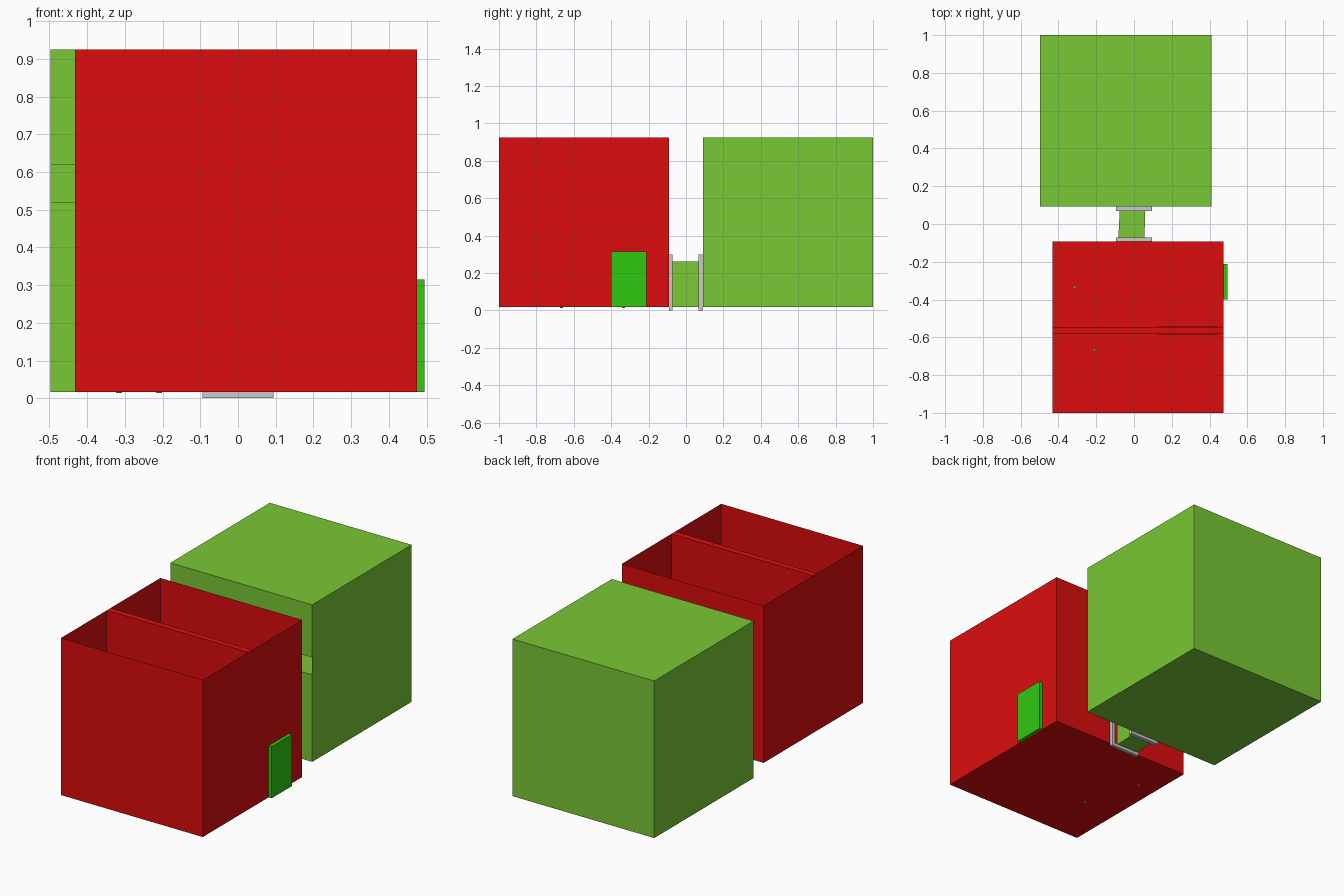
import bpy, bmesh, math

if "Cube" in bpy.data.objects:
    bpy.data.objects.remove(bpy.data.objects["Cube"])


def mat(name, rgb):
    m = bpy.data.materials.new(name)
    m.diffuse_color = (*rgb, 1)
    m.use_nodes = True
    m.node_tree.nodes["Principled BSDF"].inputs["Base Color"].default_value = m.diffuse_color
    return m


RED = mat("red_wall", (0.72, 0.004, 0.004))
GREEN = mat("green_wall", (0.19, 0.58, 0.035))
DOOR = mat("door_green", (0.03, 0.58, 0.005))


def finish(name, bm, material):
    mesh = bpy.data.meshes.new(name)
    bm.to_mesh(mesh)
    bm.free()
    ob = bpy.data.objects.new(name, mesh)
    bpy.context.collection.objects.link(ob)
    if material:
        mesh.materials.append(material)
    return ob


def boxes(name, parts, material=None):
    """Blocks (x0, x1, y0, y1, z0, z1); a zero extent gives a flat sheet."""
    bm = bmesh.new()
    for b in parts:
        ax = [i for i in range(3) if b[2 * i] == b[2 * i + 1]]
        if ax:
            u, v = [i for i in range(3) if i != ax[0]]
            pts = []
            for s, t in ((0, 0), (1, 0), (1, 1), (0, 1)):
                p = [b[0], b[2], b[4]]
                p[u], p[v] = b[2 * u + s], b[2 * v + t]
                pts.append(bm.verts.new(p))
            bm.faces.new(pts)
        else:
            for v in bmesh.ops.create_cube(bm, size=1)["verts"]:
                for i in range(3):
                    v.co[i] = b[2 * i + (v.co[i] > 0)]
    return finish(name, bm, material)


F, T = 0.017, 0.925          # floor and wall-top heights
DX, DZ = 0.075, 0.27         # passage doorway half width and top


def doorway_wall(x0, x1, y, top):
    return [(x0, -DX, y, y, F, top), (DX, x1, y, y, F, top),
            (-DX, DX, y, y, DZ, top)]


# Open-topped red room: sheet walls and floor
x0, x1, y0, y1 = -0.432, 0.475, -1.0, -0.092
boxes("red_floor", [(x0, x1, y0, y1, F, F)], RED)
boxes("red_outer_walls", [(x0, x0, y0, y1, F, T), (x1, x1, y0, y1, F, T),
                          (x0, x1, y0, y0, F, T)] + doorway_wall(x0, x1, y1, T), RED)

# Dividing wall with a doorway, and its sliding doors
a, b = -0.582, -0.546
boxes("dividing_wall", [(x0, -0.2, a, b, F, T), (0.13, x1, a, b, F, T),
                        (-0.2, 0.13, a, b, 0.5, T)], RED)
for n, y in (("front", a - 0.006), ("back", b)):
    boxes(f"sliding_door_{n}", [(0.13, 0.44, y, y + 0.006, F, 0.5)], RED)

# Side door
boxes("side_door", [(x1, 0.495, -0.4, -0.212, F, 0.315)], DOOR)

# Small floor pegs
for i, (x, y) in enumerate(((-0.315, -0.335), (-0.21, -0.665))):
    bm = bmesh.new()
    bmesh.ops.create_cone(bm, cap_ends=True, segments=8, radius1=0.008,
                          radius2=0.008, depth=0.06)
    bmesh.ops.translate(bm, verts=bm.verts, vec=(x, y, F + 0.027))
    finish(f"floor_peg_{i + 1}", bm, GREEN)

# Closed green room with a full-width slot in its front wall
x0, x1, y0, y1 = -0.497, 0.41, 0.092, 1.0
boxes("green_shell", [(x0, x0, y0, y1, F, T), (x1, x1, y0, y1, F, T),
                      (x0, x1, y1, y1, F, T), (x0, x1, y0, y1, F, F),
                      (x0, x1, y0, y1, T, T)], GREEN)
boxes("green_front_wall", doorway_wall(x0, x1, y0, 0.52)
      + [(x0, x1, y0, y0, 0.62, T)], GREEN)
boxes("green_upper_floor", [(x0, x1, y0, y1, 0.52, 0.52)], GREEN)

# Slightly skewed passage: floor, two sides and roof
bm = bmesh.new()
loops = [[bm.verts.new((x, y, z)) for x, z in
          ((l, F), (r, F), (r, 0.262), (l, 0.262))]
         for y, l, r in ((-0.08, -0.083, 0.055), (0.08, -0.075, 0.06))]
for i in range(4):
    j = (i + 1) % 4
    bm.faces.new((loops[0][i], loops[0][j], loops[1][j], loops[1][i]))
bmesh.ops.recalc_face_normals(bm, faces=bm.faces)
finish("passage", bm, GREEN)

# Grey frames at both ends of the passage
for n, ya, yb in (("front", -0.092, -0.072), ("back", 0.068, 0.092)):
    boxes(f"passage_frame_{n}", [(-0.094, -DX, ya, yb, 0, 0.3),
                                 (DX, 0.094, ya, yb, 0, 0.3),
                                 (-DX, DX, ya, yb, DZ, 0.3),
                                 (-DX, DX, ya, yb, 0, F)])
